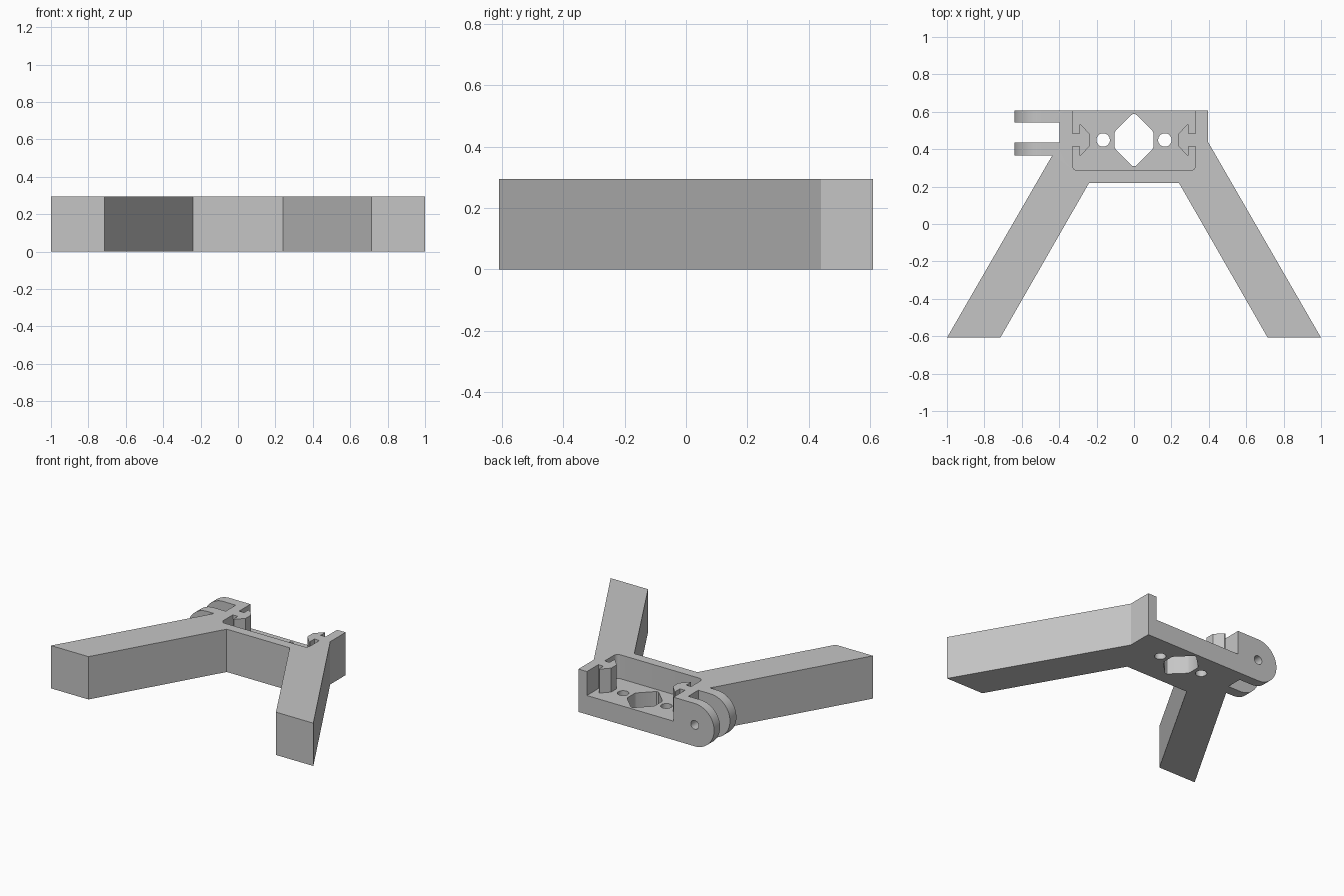
import bpy, bmesh
from math import cos, sin, pi, radians
from mathutils import Vector

cube = bpy.data.objects.get("Cube")
if cube:
    bpy.data.objects.remove(cube, do_unlink=True)

HEIGHT = 0.295
FLOOR = 0.13
BACK = 0.608
HUB_Y = 0.449           # centre line of the pocket features
PIVOT_X, PIVOT_Z = -0.4925, HEIGHT / 2

grey = bpy.data.materials.new("plain grey")
grey.use_nodes = True
colour = (0.56, 0.56, 0.56, 1)
grey.diffuse_color = colour
grey.node_tree.nodes["Principled BSDF"].inputs["Base Color"].default_value = colour


def prism(name, points, low, high, axis="z"):
    """Extrude a plan (x, y) outline along z, or an (x, z) outline along y."""
    bm = bmesh.new()
    place = (lambda a, b: (a, b, low)) if axis == "z" else (lambda a, b: (a, low, b))
    face = bm.faces.new([bm.verts.new(place(a, b)) for a, b in points])
    move = Vector((0, 0, high - low)) if axis == "z" else Vector((0, high - low, 0))
    new = bmesh.ops.extrude_face_region(bm, geom=[face])["geom"]
    bmesh.ops.translate(bm, vec=move, verts=[g for g in new if isinstance(g, bmesh.types.BMVert)])
    bmesh.ops.recalc_face_normals(bm, faces=bm.faces)
    mesh = bpy.data.meshes.new(name)
    bm.to_mesh(mesh)
    bm.free()
    mesh.materials.append(grey)
    obj = bpy.data.objects.new(name, mesh)
    bpy.context.collection.objects.link(obj)
    return obj


def arc(cx, cy, r, start, end, steps):
    return [(cx + r * cos(start + (end - start) * i / steps),
             cy + r * sin(start + (end - start) * i / steps)) for i in range(steps + 1)]


def circle(cx, cy, r, steps=32):
    return arc(cx, cy, r, 0, 2 * pi, steps)[:-1]


def mirrored(half):
    return half + [(-x, y) for x, y in reversed(half)]


# Bracket: two splayed legs, hub and the square block for the hinge
outline = [(-1, -BACK), (-0.715, -BACK), (-0.24, 0.22), (0.24, 0.22),
           (0.715, -BACK), (1, -BACK), (0.395, 0.44), (0.395, BACK),
           (-0.64, BACK), (-0.64, 0.365), (-0.438, 0.365)]
bracket = prism("leg_bracket", outline, 0, HEIGHT)

# Pocket open at the back, leaving a wedge-headed rail on each side wall
rail = [(0.292, -0.034), (0.292, -0.084), (0.285, -0.084), (0.235, -0.03)]
rail += [(x, -y) for x, y in reversed(rail)]
pocket_half = arc(0.30, 0.315, 0.03, -pi / 2, 0, 6)
pocket_half += [(0.33, HUB_Y - 0.034)]
pocket_half += [(x, HUB_Y + y) for x, y in rail]
pocket_half += [(0.33, HUB_Y + 0.034), (0.33, 0.7)]
cutters = [prism("pocket_cutter", mirrored(pocket_half), FLOOR, 0.4)]

# Diamond window and two screw holes through the floor
window = [(0.008, 0.31), (0.098, 0.398), (0.104, 0.412),
          (0.104, 0.486), (0.098, 0.5), (0.008, 0.588)]
cutters.append(prism("window_cutter", mirrored(window), -0.1, 0.2))
for side in (-1, 1):
    cutters.append(prism("screw_hole_cutter", circle(side * 0.165, HUB_Y, 0.036), -0.1, 0.2))

# Hinge: slot between the ears, rounded ends and pivot hole
slot = [(-0.8, 0.435), (-0.398, 0.435), (-0.398, 0.543), (-0.8, 0.543)]
cutters.append(prism("slot_cutter", slot, -0.1, 0.4))
ear_end = [(-0.8, -0.1), (PIVOT_X, -0.1)]
ear_end += arc(PIVOT_X, PIVOT_Z, HEIGHT / 2, -pi / 2, -3 * pi / 2, 32)
ear_end += [(PIVOT_X, 0.4), (-0.8, 0.4)]
cutters.append(prism("ear_round_cutter", ear_end, 0.355, 0.7, "y"))
cutters.append(prism("pivot_cutter", circle(PIVOT_X, PIVOT_Z, 0.03), 0.35, 0.7, "y"))

# Apply the cuts
bpy.ops.object.select_all(action="DESELECT")
bpy.context.view_layer.objects.active = bracket
bracket.select_set(True)
for cutter in cutters:
    mod = bracket.modifiers.new("cut", "BOOLEAN")
    mod.operation = "DIFFERENCE"
    mod.solver = "EXACT"
    mod.object = cutter
    bpy.ops.object.modifier_apply(modifier=mod.name)
    bpy.data.objects.remove(cutter, do_unlink=True)

bpy.ops.object.shade_smooth_by_angle(angle=radians(25))
